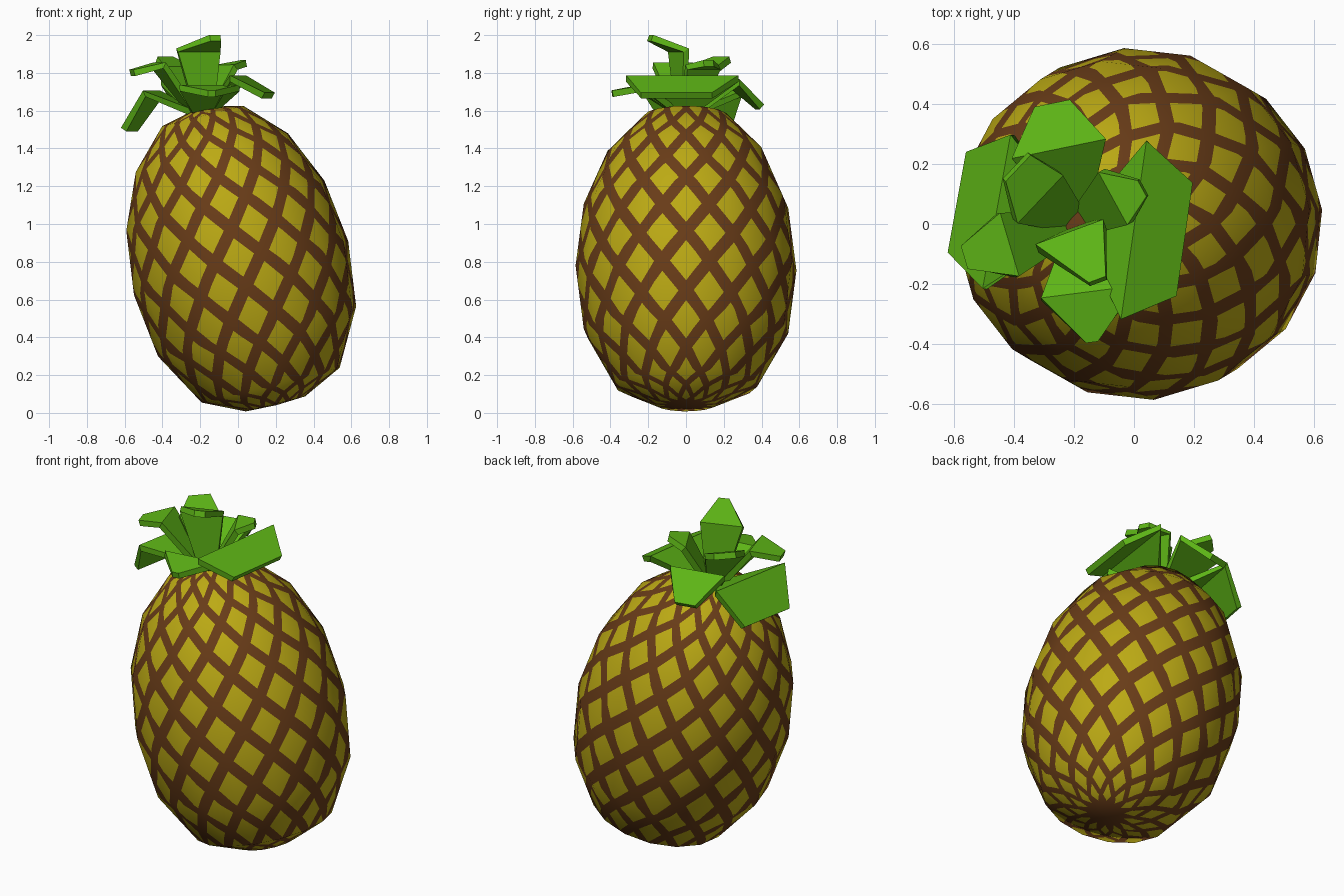
import bpy, bmesh, math
from mathutils import Vector, Matrix

if "Cube" in bpy.data.objects:
    bpy.data.objects.remove(bpy.data.objects["Cube"])


def material(name, rgb):
    m = bpy.data.materials.new(name)
    m.diffuse_color = (*rgb, 1)
    m.use_nodes = True
    m.node_tree.nodes["Principled BSDF"].inputs["Base Color"].default_value = m.diffuse_color
    return m


BROWN = material("rind_brown", (0.14, 0.045, 0.009))
YELLOW = material("eye_yellow", (0.50, 0.40, 0.007))
GREEN = material("leaf_green", (0.11, 0.46, 0.008))

# Fruit body: 16-sided lathe, cut while flat along the diamond lattice, then wrapped
SIDES, AROUND, PITCH, MID = 16, 14, 0.92, 4.29
START = math.radians(5)
HALF = 0.335                     # half width of a yellow diamond in lattice cells
PROFILE = [(0, 1.63), (0.222, 1.58), (0.417, 1.38), (0.543, 1.09), (0.587, 0.75),
           (0.543, 0.404), (0.378, 0.11), (0.163, 0.008), (0, 0.0)]   # radius, height
BANDS = len(PROFILE) - 1
U0 = AROUND * START / math.tau


def lattice(x, y):
    u, v = U0 + AROUND * x / SIDES, (y - MID) / PITCH
    return u + v, v - u


def wrap(x, y):
    i, j = min(int(x + 1e-5), SIDES - 1), min(int(y + 1e-5), BANDS - 1)
    fx, fy = x - i, y - j
    r = PROFILE[j][0] * (1 - fy) + PROFILE[j + 1][0] * fy
    z = PROFILE[j][1] * (1 - fy) + PROFILE[j + 1][1] * fy
    a, b = (START + math.tau * k / SIDES for k in (i, i + 1))
    return Vector((r * (math.cos(a) * (1 - fx) + math.cos(b) * fx),
                   r * (math.sin(a) * (1 - fx) + math.sin(b) * fx), z))


bm = bmesh.new()
bmesh.ops.create_grid(bm, x_segments=SIDES, y_segments=BANDS, size=1)
for v in bm.verts:
    v.co = ((v.co.x + 1) * SIDES / 2, (v.co.y + 1) * BANDS / 2, 0)
for sign in (1, -1):
    for k in range(-20, 21):
        for c in (k - HALF, k + HALF):
            y = MID + PITCH * (c - sign * U0)
            bmesh.ops.bisect_plane(bm, geom=bm.verts[:] + bm.edges[:] + bm.faces[:], dist=1e-5,
                                   plane_co=(0, y, 0),
                                   plane_no=Vector((sign * AROUND / SIDES, 1 / PITCH, 0)).normalized())
for f in bm.faces:
    c = f.calc_center_median()
    inside = all(abs(t - round(t)) < HALF for t in lattice(c.x, c.y))
    f.material_index = int(inside and 0.3 < c.y < 7.3)
    f.smooth = True
for v in bm.verts:
    v.co = wrap(v.co.x, v.co.y)
bmesh.ops.remove_doubles(bm, verts=bm.verts[:], dist=1e-4)
bmesh.ops.dissolve_degenerate(bm, edges=bm.edges[:], dist=1e-5)
bmesh.ops.recalc_face_normals(bm, faces=bm.faces[:])
me = bpy.data.meshes.new("fruit_body")
bm.to_mesh(me)
bm.free()
me.materials.append(BROWN)
me.materials.append(YELLOW)
# Rounded shading over the coarse facets
me.normals_split_custom_set_from_vertices(
    [Vector((v.co.x / 0.345, v.co.y / 0.345, (v.co.z - 0.75) / 0.75)).normalized() for v in me.vertices])
body = bpy.data.objects.new("fruit_body", me)
bpy.context.collection.objects.link(body)
body.matrix_world = Matrix.Translation((0.2, 0, 0.04)) @ Matrix.Rotation(-0.2475, 4, 'Y')


# Crown leaves: thick folded blades from the crown base over a wide bend to the tip
def leaf(name, bend, bend_half, tip, tip_half):
    base, bend, tip = Vector((-0.19, 0, 1.59)), Vector(bend), Vector(tip)
    head = tip - base
    side = Vector((-head.y, head.x, 0)).normalized()
    base += Vector((head.x, head.y, 0)) * 0.12
    verts = []
    for p, w in ((base, 0.05), (bend, bend_half), (tip, tip_half)):
        verts += [p - side * w, p + side * w]
    m = bpy.data.meshes.new(name)
    m.from_pydata(verts, [], [(0, 2, 3, 1), (2, 4, 5, 3)])
    m.materials.append(GREEN)
    ob = bpy.data.objects.new(name, m)
    bpy.context.collection.objects.link(ob)
    mod = ob.modifiers.new("thickness", 'SOLIDIFY')
    mod.thickness, mod.offset = 0.035, 0


leaf("lower_leaf_right", (0.0, -0.02, 1.77), 0.30, (0.16, -0.05, 1.68), 0.19)
leaf("lower_leaf_left", (-0.45, 0.04, 1.69), 0.26, (-0.575, 0.07, 1.50), 0.17)
leaf("lower_leaf_back", (-0.25, 0.25, 1.75), 0.16, (-0.27, 0.39, 1.62), 0.06)
leaf("lower_leaf_front", (-0.15, -0.23, 1.72), 0.16, (-0.14, -0.39, 1.69), 0.02)
leaf("upper_leaf_left", (-0.42, -0.07, 1.84), 0.11, (-0.56, -0.11, 1.80), 0.04)
leaf("upper_leaf_right", (-0.06, 0.09, 1.83), 0.10, (0.03, 0.12, 1.85), 0.03)
leaf("top_leaf_front", (-0.21, -0.04, 1.92), 0.12, (-0.12, -0.19, 1.985), 0.03)
leaf("top_leaf_back", (-0.32, 0.09, 1.82), 0.11, (-0.39, 0.19, 1.87), 0.06)
